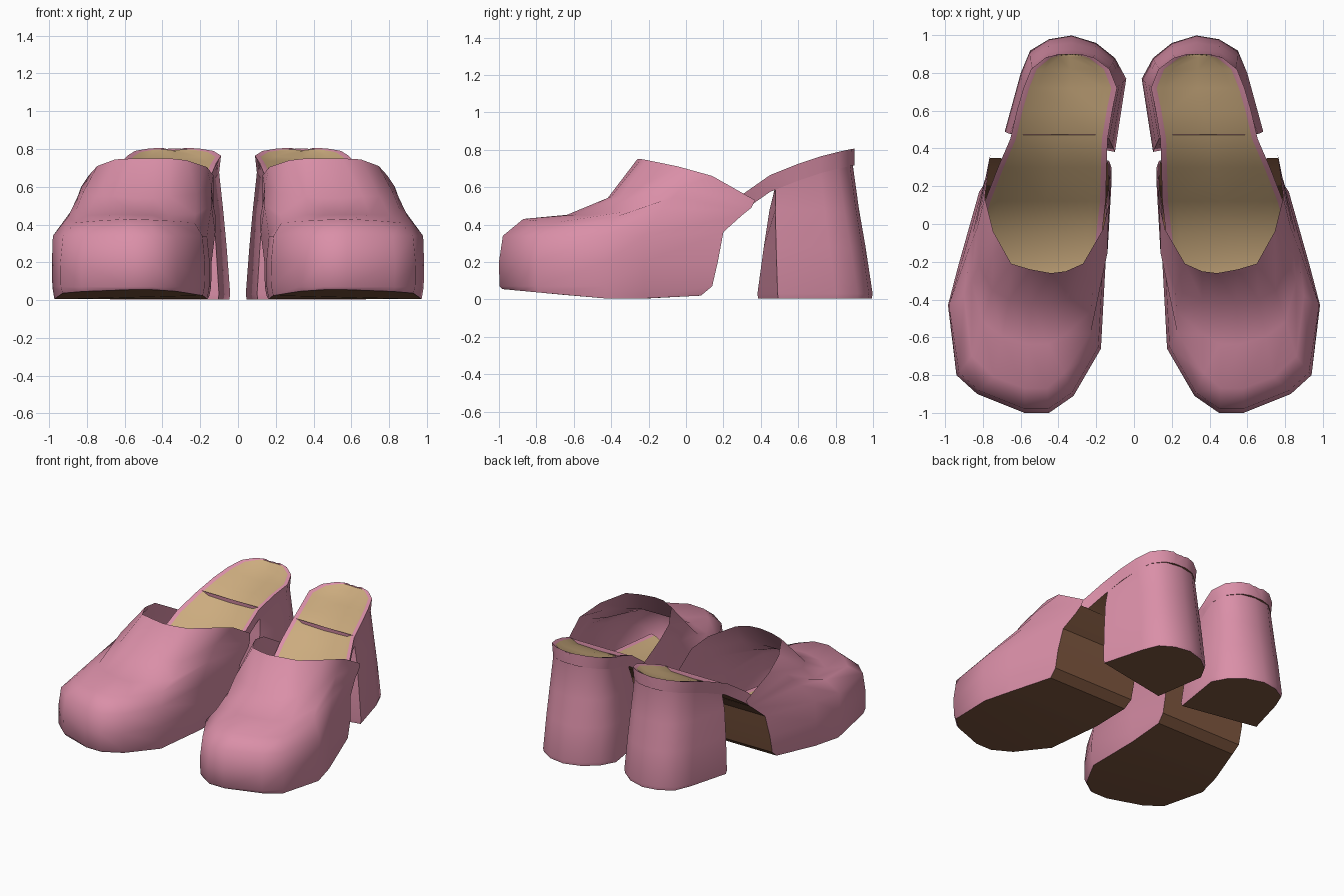
import bpy
from mathutils import Vector

if "Cube" in bpy.data.objects:
    bpy.data.objects.remove(bpy.data.objects["Cube"])


def material(name, rgb):
    m = bpy.data.materials.new(name)
    m.diffuse_color = (*rgb, 1)
    m.use_nodes = True
    m.node_tree.nodes["Principled BSDF"].inputs["Base Color"].default_value = m.diffuse_color
    return m


PINK = material("pink leather", (0.70, 0.275, 0.39))
TAN = material("tan lining", (0.60, 0.41, 0.21))
BROWN = material("brown sole", (0.21, 0.095, 0.05))


def make(name, verts, faces, mats, idx=None, angle=50):
    """Mesh object mirrored across x = 0 to give the pair."""
    me = bpy.data.meshes.new(name)
    me.from_pydata([tuple(v) for v in verts], [], faces)
    for m in mats:
        me.materials.append(m)
    if idx:
        for p, i in zip(me.polygons, idx):
            p.material_index = i
    ob = bpy.data.objects.new(name, me)
    bpy.context.collection.objects.link(ob)
    bpy.ops.object.select_all(action='DESELECT')
    ob.select_set(True)
    bpy.context.view_layer.objects.active = ob
    bpy.ops.object.mode_set(mode='EDIT')
    bpy.ops.mesh.select_all(action='SELECT')
    bpy.ops.mesh.normals_make_consistent(inside=False)
    bpy.ops.object.mode_set(mode='OBJECT')
    bpy.ops.object.shade_smooth_by_angle(angle=angle * 3.14159 / 180)
    mir = ob.modifiers.new("pair", 'MIRROR')
    mir.use_mirror_merge = False
    return ob


def loft(rows, closed=False):
    """Quads between successive rows of equal length."""
    n = len(rows[0])
    verts = [v for r in rows for v in r]
    faces = []
    for r in range(len(rows) - 1):
        for c in range(n if closed else n - 1):
            d = (c + 1) % n
            faces.append((r * n + c, r * n + d, (r + 1) * n + d, (r + 1) * n + c))
    return verts, faces


# Upper: rows run from the inner back, round the toe, to the outer back
outline = [(.14, .17), (.15, -.2), (.175, -.66), (.32, -.91), (.45, -1), (.58, -1),
           (.83, -.9), (.94, -.8), (.985, -.43), (.93, -.22), (.82, .17)]
toe_top = [(.12, .3, .45), (.14, -.15, .5), (.23, -.58, .41), (.37, -.79, .42),
           (.46, -.87, .425), (.58, -.87, .43), (.74, -.81, .42), (.86, -.7, .41),
           (.90, -.38, .44), (.87, -.12, .49), (.77, .3, .45)]
instep = [(.13, .33, .49), (.14, -.06, .6), (.22, -.35, .56), (.36, -.40, .55),
          (.45, -.42, .54), (.54, -.42, .54), (.66, -.4, .55), (.75, -.35, .55),
          (.82, -.22, .57), (.83, -.02, .6), (.765, .35, .49)]
opening = [(.14, .34, .53), (.13, .12, .66), (.165, -.03, .705), (.27, -.21, .74),
           (.36, -.25, .75), (.44, -.26, .75), (.55, -.24, .75), (.65, -.21, .745),
           (.745, -.04, .71), (.79, .14, .66), (.76, .37, .53)]


def inset(k, zf):
    return [Vector((.55 + (x - .55) * k, -.4 + (y + .4) * k, zf(y))) for x, y in outline]


bottom = inset(.97, lambda y: .005 + .05 * max(0, (-y - .45) / .55))
bottom[0].y = bottom[-1].y = .08
bottom[0].z = bottom[-1].z = .02
welt = inset(.995, lambda y: .07)
welt[0].y = welt[-1].y = .14
side = inset(1, lambda y: .2)
shoulder = inset(.965, lambda y: .34)
shoulder[0] = Vector((.12, .2, .36))
shoulder[-1] = Vector((.80, .2, .36))
shoulder[8].x, shoulder[9].x = .98, .92
toe_top, instep, opening = [[Vector(p) for p in r] for r in (toe_top, instep, opening)]
vamp = [a.lerp(b, .52) for a, b in zip(toe_top, instep)]
for v in vamp[2:9]:
    v.z -= .035                      # dip behind the toe box
rows = [bottom, welt, side, shoulder, toe_top, vamp, instep, opening]
make("upper", *loft(rows), [PINK], angle=60)

# Sole: strips across the tread plus the rising arch panel at its back
verts = list(bottom)
faces = [(i, i + 1, 9 - i, 10 - i) for i in range(4)] + [(4, 5, 6)]
make("sole", verts, faces, [BROWN])
make("arch_panel", *loft([[r[0], r[-1]] for r in rows[:7]]), [BROWN], angle=30)

# Footbed: sunken tan insole, pink rim and sides, brown underside (y, inner, outer, z)
stations = [(-.8, .3, .85, .16), (-.3, .2, .9, .17), (-.05, .17, .84, .23),
            (.12, .15, .79, .38), (.3, .145, .72, .56), (.45, .14, .655, .665),
            (.6, .115, .62, .725), (.72, .09, .585, .765), (.82, .13, .545, .79),
            (.88, .21, .47, .803), (.9, .28, .4, .806)]
beds = []
for y, a, b, z in stations:
    w = min(.03, (b - a) * .2)
    s = .03 if y < .85 else .012
    m = (a + b) / 2
    beds.append([(a + .01, y, z - .09), (a, y, z), (a + w, y, z - .006),
                 (a + w * 2.4, y, z - s), (m, y, z - s * 1.2), (b - w * 2.4, y, z - s),
                 (b - w, y, z - .006), (b, y, z), (b - .01, y, z - .09)])
verts, faces = loft(beds, closed=True)
pattern = [0, 0, 1, 1, 1, 1, 0, 0, 2]
idx = [pattern[i % 9] for i in range(len(faces))]
faces.append(tuple(range(len(verts) - 9, len(verts))))
idx.append(0)
make("footbed", verts, faces, [PINK, TAN, BROWN], idx, angle=45)


# Heel: flared block from the rim of the footbed to the ground
def rim_z(y):
    for (y0, _, _, z0), (y1, _, _, z1) in zip(stations, stations[1:]):
        if y0 <= y <= y1:
            return z0 + (z1 - z0) * (y - y0) / (y1 - y0)
    return stations[-1][3]


top = [(.14, .47), (.09, .72), (.13, .82), (.21, .88), (.33, .9), (.46, .885),
       (.545, .82), (.585, .72), (.65, .47)]
base = [(.1, .38), (.04, .77), (.1, .88), (.2, .96), (.33, 1), (.45, .98),
        (.55, .92), (.6, .8), (.685, .49)]


def heel_row(t, zf, k=1.0):
    row = []
    for (x0, y0), (x1, y1) in zip(top, base):
        x, y = x0 + (x1 - x0) * t, y0 + (y1 - y0) * t
        row.append((.35 + (x - .35) * k, .65 + (y - .65) * k, zf(y0)))
    return row


heel_rows = [heel_row(0, lambda y: rim_z(y) - .004),
             heel_row(.02, lambda y: rim_z(y) - .07, .95),
             heel_row(.28, lambda y: .48, .99),
             heel_row(.6, lambda y: .28),
             heel_row(.98, lambda y: .03),
             heel_row(1, lambda y: .004, .98)]
verts, faces = loft(heel_rows, closed=True)
make("heel", verts, faces, [PINK], angle=50)
make("heel_tip", heel_rows[-1],
     [(0, 1, 7, 8), (1, 2, 6, 7), (2, 3, 5, 6), (3, 4, 5)], [BROWN])
